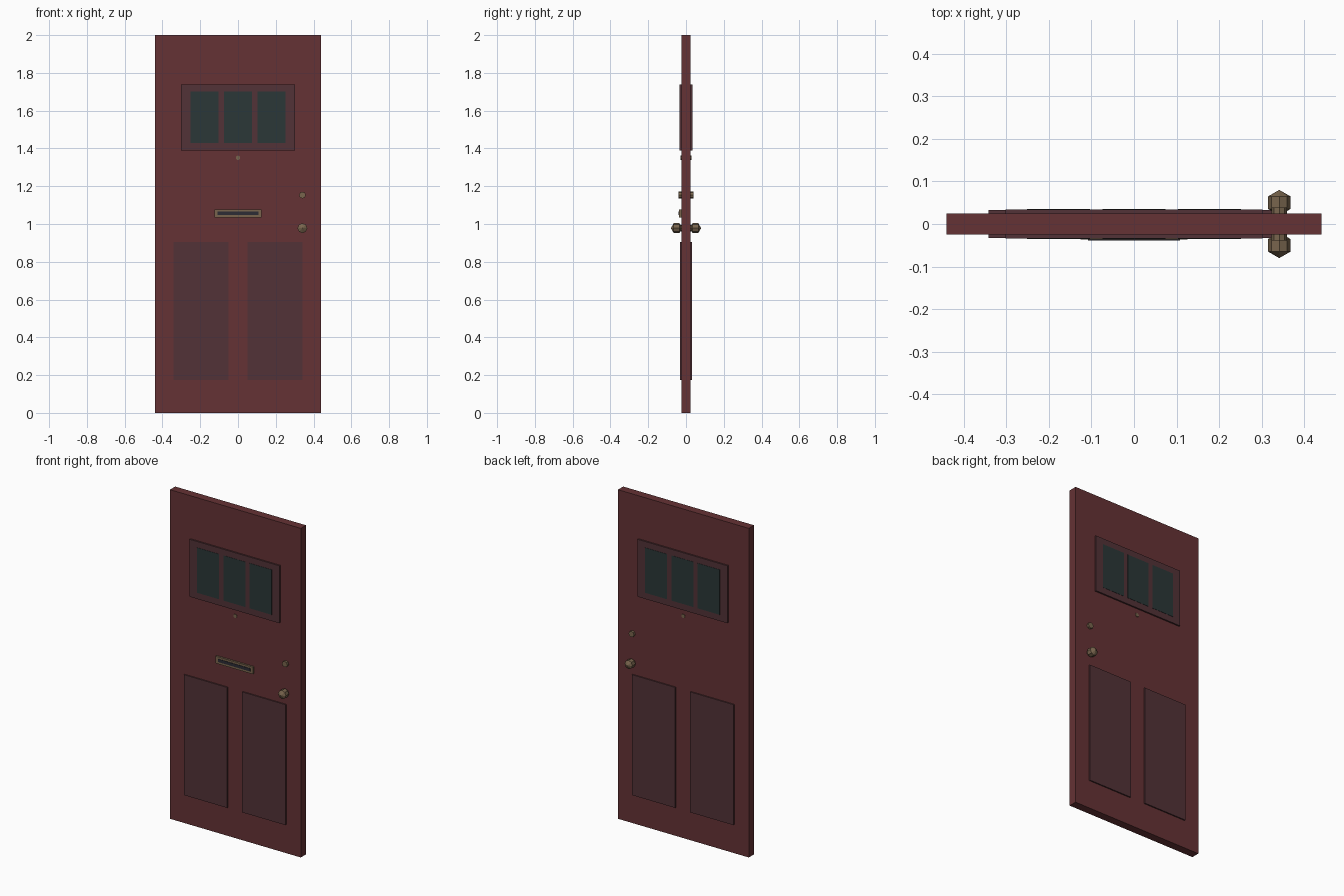
import bpy, math
from mathutils import Matrix

if "Cube" in bpy.data.objects:
    bpy.data.objects.remove(bpy.data.objects["Cube"])


def material(name, rgb):
    m = bpy.data.materials.new(name)
    m.diffuse_color = (*rgb, 1)
    m.use_nodes = True
    m.node_tree.nodes["Principled BSDF"].inputs["Base Color"].default_value = m.diffuse_color
    return m


RED = material("red_paint", (0.13, 0.032, 0.035))
PANEL = material("panel_paint", (0.085, 0.032, 0.038))
GLASS = material("dark_glass", (0.024, 0.038, 0.038))
BRASS = material("aged_brass", (0.19, 0.13, 0.075))
DARK = material("slot_dark", (0.025, 0.025, 0.035))


def box(name, x0, x1, y0, y1, z0, z1, mat):
    bpy.ops.mesh.primitive_cube_add(size=1, location=((x0 + x1) / 2, (y0 + y1) / 2, (z0 + z1) / 2))
    ob = bpy.context.object
    ob.name = name
    ob.data.transform(Matrix.Diagonal((x1 - x0, y1 - y0, z1 - z0, 1)))
    ob.data.materials.append(mat)


def rod(name, x, z, radius, depth, sides=8):
    bpy.ops.mesh.primitive_cylinder_add(vertices=sides, radius=radius, depth=depth,
                                        location=(x, 0, z), rotation=(math.pi / 2, 0, 0))
    ob = bpy.context.object
    ob.name = name
    ob.data.materials.append(BRASS)


# Door slab
box("door_slab", -0.44, 0.44, -0.025, 0.025, 0, 2, RED)

# Lower panels, raised on both faces
for side, x0, x1 in (("left", -0.342, -0.05), ("right", 0.05, 0.342)):
    box(f"lower_panel_{side}", x0, x1, -0.0325, 0.0325, 0.173, 0.905, PANEL)

# Window frame and three panes
box("window_frame", -0.302, 0.302, -0.034, 0.034, 1.39, 1.739, PANEL)
for i in (-1, 0, 1):
    cx = i * 0.177
    box(f"window_pane_{i + 2}", cx - 0.074, cx + 0.074, -0.0355, 0.0355, 1.428, 1.702, GLASS)

# Letter slot on the front only
box("letter_plate", -0.125, 0.125, -0.0365, -0.02, 1.034, 1.077, BRASS)
box("letter_slot", -0.108, 0.108, -0.039, -0.03, 1.047, 1.065, DARK)

# Peephole, lock and knob shaft
rod("peephole", 0, 1.35, 0.012, 0.056)
rod("lock_cylinder", 0.341, 1.153, 0.018, 0.078)
rod("knob_shaft", 0.341, 0.978, 0.018, 0.08)

# Faceted knobs
for name, y in (("knob_front", -0.05), ("knob_back", 0.05)):
    bpy.ops.mesh.primitive_uv_sphere_add(segments=8, ring_count=3, radius=0.03,
                                         location=(0.341, y, 0.978), rotation=(math.pi / 2, 0, 0))
    bpy.context.object.name = name
    bpy.context.object.data.materials.append(BRASS)
